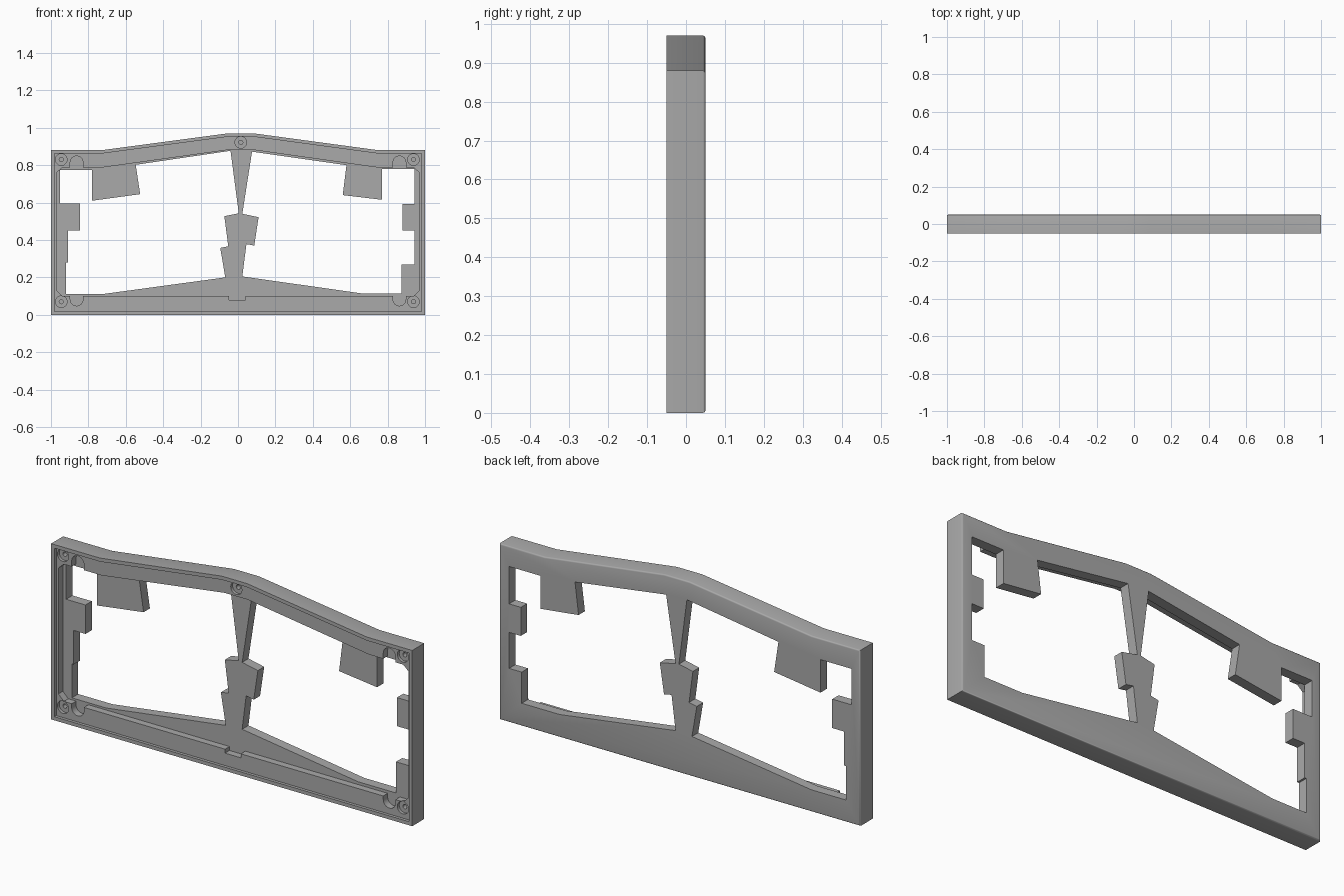
import bpy, bmesh, math

cube = bpy.data.objects.get("Cube")
if cube:
    bpy.data.objects.remove(cube, do_unlink=True)

BACK, FRONT = 0.05, -0.05
LEDGE, PLATE = -0.035, 0.0      # depth of rim ledge and of the plate's front

gray = bpy.data.materials.new("case gray")
gray.use_nodes = True
color = (0.4, 0.4, 0.4, 1)
gray.diffuse_color = color
gray.node_tree.nodes["Principled BSDF"].inputs["Base Color"].default_value = color


def prism(name, outline, y0, y1, round_back=0):
    """Extrude an (x, z) outline from y0 to y1."""
    bm = bmesh.new()
    face = bm.faces.new([bm.verts.new((x, y0, z)) for x, z in outline])
    ext = bmesh.ops.extrude_face_region(bm, geom=[face], use_keep_orig=True)
    for v in ext["geom"]:
        if isinstance(v, bmesh.types.BMVert):
            v.co.y = y1
    bmesh.ops.recalc_face_normals(bm, faces=bm.faces)
    if round_back:
        edges = [e for e in bm.edges if all(abs(v.co.y - y1) < 1e-5 for v in e.verts)]
        bmesh.ops.bevel(bm, geom=edges, offset=round_back, segments=3,
                        profile=0.5, affect='EDGES')
    mesh = bpy.data.meshes.new(name)
    bm.to_mesh(mesh)
    bm.free()
    mesh.materials.append(gray)
    obj = bpy.data.objects.new(name, mesh)
    bpy.context.collection.objects.link(obj)
    return obj


def cut(body, outline, y0, y1):
    """Cut a prism out of the body and discard the cutter."""
    cutter = prism("cutter", outline, y0, y1)
    cutter.hide_render = True
    mod = body.modifiers.new("cut", 'BOOLEAN')
    mod.operation, mod.solver, mod.object = 'DIFFERENCE', 'EXACT', cutter
    bpy.context.view_layer.objects.active = body
    bpy.ops.object.modifier_apply(modifier=mod.name)
    bpy.data.objects.remove(cutter, do_unlink=True)


def arc(cx, cz, r, start, end, n):
    return [(cx + r * math.cos(start + (end - start) * i / n),
             cz + r * math.sin(start + (end - start) * i / n)) for i in range(n + 1)]


def shell(d):
    """Frame outline moved inwards by d."""
    return [(d - 1, d), (1 - d, d), (1 - d, 0.88 - d), (0.75, 0.88 - d),
            (0.085, 0.97 - d), (-0.055, 0.97 - d), (-0.73, 0.88 - d), (d - 1, 0.88 - d)]


# Solid frame with rounded back edges, then the lid seat inside the rim
frame = prism("frame", shell(0), FRONT, BACK, 0.007)
cut(frame, shell(0.018), -0.06, LEDGE)

# Main cavity in front of the plate
cut(frame, [(-0.97, 0.13), (-0.94, 0.1), (0.94, 0.1), (0.97, 0.13), (0.97, 0.76),
            (0.94, 0.787), (0.75, 0.787), (0.08, 0.882), (-0.05, 0.882),
            (-0.73, 0.787), (-0.94, 0.787), (-0.97, 0.76)], -0.06, PLATE)

# Notch in the middle of the lower ledge
cut(frame, [(-0.047, 0.08), (0.04, 0.08), (0.04, 0.12), (-0.047, 0.12)], -0.06, PLATE)

# Round-ended slots and screw seats in the corners
for x in (-0.863, 0.863):
    cut(frame, arc(x, 0.815, 0.034, 0, math.pi, 16) + [(x - 0.034, 0.77), (x + 0.034, 0.77)],
        -0.06, PLATE)
    cut(frame, arc(x, 0.082, 0.034, math.pi, 2 * math.pi, 16)
        + [(x + 0.034, 0.12), (x - 0.034, 0.12)], -0.06, PLATE)
for x, z in ((-0.945, 0.83), (0.938, 0.83), (-0.945, 0.07), (0.938, 0.07), (0.015, 0.922)):
    cut(frame, arc(x, z, 0.031, 0, 2 * math.pi, 24)[:-1], -0.06, -0.02)
    cut(frame, arc(x, z, 0.011, 0, 2 * math.pi, 16)[:-1], -0.06, 0.015)

# Left and right openings through the plate, leaving the tabs and centre strut
opening_a = [(-0.952, 0.775), (-0.78, 0.775), (-0.78, 0.61), (-0.523, 0.645),
             (-0.547, 0.802), (-0.04, 0.877), (0.004, 0.543), (-0.073, 0.527),
             (-0.052, 0.366), (-0.095, 0.358), (-0.068, 0.2), (-0.73, 0.11),
             (-0.92, 0.11), (-0.92, 0.28), (-0.91, 0.28), (-0.91, 0.45),
             (-0.845, 0.45), (-0.845, 0.595), (-0.952, 0.595)]
opening_b = [(0.075, 0.872), (0.023, 0.54), (0.11, 0.522), (0.087, 0.37),
             (0.045, 0.378), (0.023, 0.205), (0.665, 0.114), (0.875, 0.114),
             (0.875, 0.27), (0.945, 0.27), (0.945, 0.45), (0.88, 0.45),
             (0.88, 0.593), (0.945, 0.593), (0.945, 0.78), (0.77, 0.78),
             (0.77, 0.615), (0.56, 0.64), (0.58, 0.8)]
for opening in (opening_a, opening_b):
    cut(frame, opening, -0.06, 0.06)

# Smooth the rounded edges and keep the rest crisp
bpy.ops.object.select_all(action='DESELECT')
frame.select_set(True)
bpy.context.view_layer.objects.active = frame
bpy.ops.object.shade_smooth_by_angle(angle=math.radians(35))
